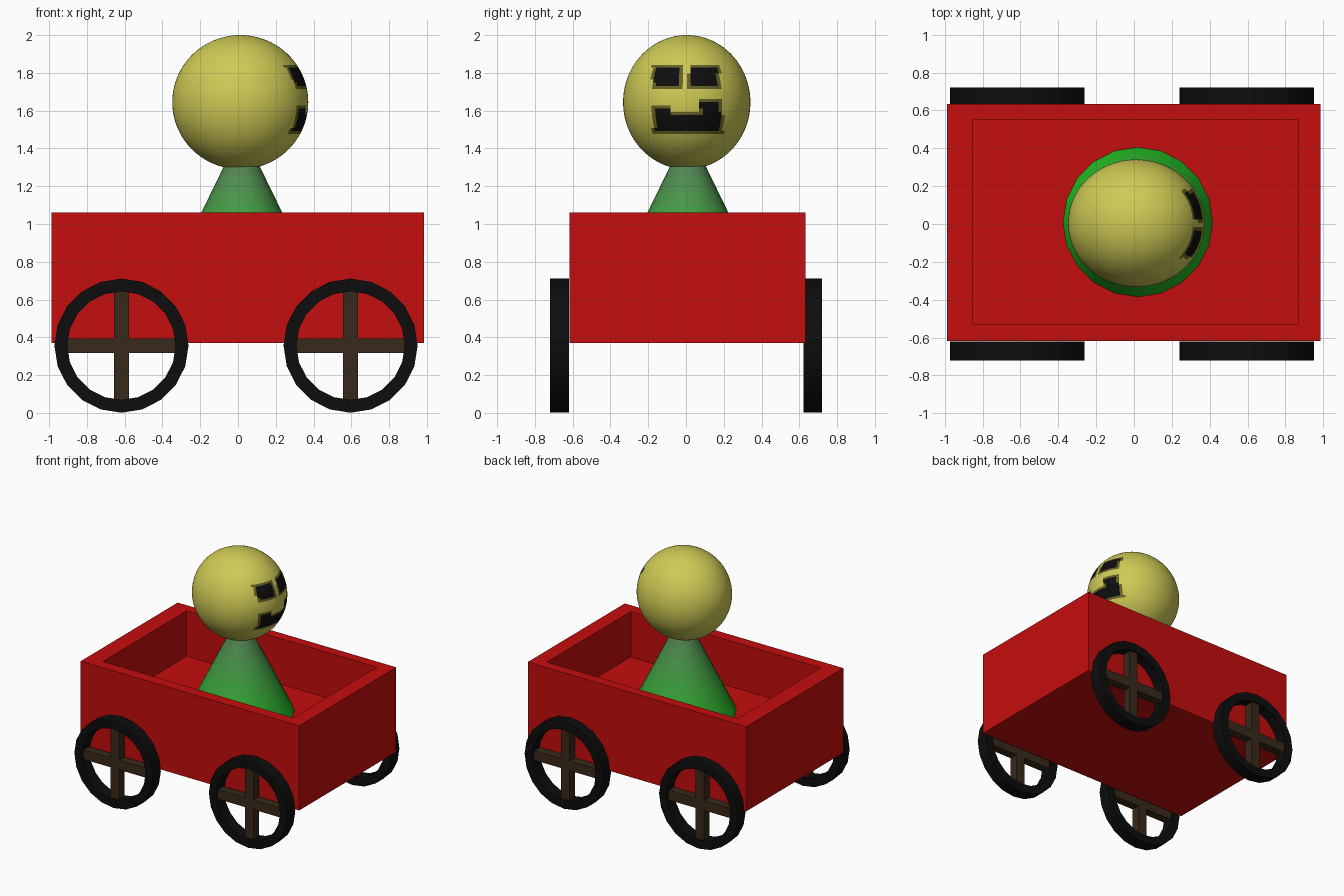
import bpy, bmesh, math
from mathutils import Matrix, Vector

if "Cube" in bpy.data.objects:
    bpy.data.objects.remove(bpy.data.objects["Cube"])


def material(name, rgb):
    m = bpy.data.materials.new(name)
    m.diffuse_color = (*rgb, 1)
    m.use_nodes = True
    m.node_tree.nodes["Principled BSDF"].inputs["Base Color"].default_value = m.diffuse_color
    return m


red = material("red_paint", (0.56, 0.004, 0.004))
black = material("black", (0.004, 0.004, 0.004))
brown = material("brown_wood", (0.04, 0.022, 0.01))
yellow = material("yellow", (0.62, 0.59, 0.09))
olive = material("dark_olive", (0.13, 0.12, 0.02))


def finish(name, bm, mats, smooth=False):
    bmesh.ops.recalc_face_normals(bm, faces=bm.faces)
    me = bpy.data.meshes.new(name)
    bm.to_mesh(me)
    bm.free()
    ob = bpy.data.objects.new(name, me)
    bpy.context.collection.objects.link(ob)
    for m in mats:
        me.materials.append(m)
    if smooth:
        bpy.context.view_layer.objects.active = ob
        ob.select_set(True)
        bpy.ops.object.shade_smooth_by_angle(angle=math.radians(35))
        ob.select_set(False)
    return ob


def add_box(bm, lo, hi):
    lo, hi = Vector(lo), Vector(hi)
    mat = Matrix.Translation((lo + hi) / 2) @ Matrix.Diagonal((*(hi - lo), 1))
    return bmesh.ops.create_cube(bm, size=1, matrix=mat)["verts"]


# Open cart body: box, inset rim, floor pushed down
bm = bmesh.new()
add_box(bm, (-0.987, -0.617, 0.37), (0.984, 0.633, 1.06))
top = max(bm.faces, key=lambda f: f.calc_center_median().z)
bmesh.ops.inset_individual(bm, faces=[top], thickness=0.1)
for v in top.verts:
    v.co.x = 0.867 if v.co.x > 0 else -0.85
    v.co.y = 0.553 if v.co.y > 0 else -0.527
well = bmesh.ops.extrude_discrete_faces(bm, faces=[top])["faces"][0]
for v in well.verts:
    v.co.z = 0.69
finish("cart_body", bm, [red])

# Wheels: square-section rim plus crossed spokes
R_OUT, R_IN, SIDES, HUB_Z = 0.355, 0.287, 20, 0.356


def wheel(name, x, y):
    bm = bmesh.new()
    rings = []
    for i in range(SIDES):
        a = 2 * math.pi * i / SIDES
        rings.append([bm.verts.new((x + r * math.cos(a), y + d, HUB_Z + r * math.sin(a)))
                      for r, d in ((R_OUT, -0.05), (R_OUT, 0.05), (R_IN, 0.05), (R_IN, -0.05))])
    for i in range(SIDES):
        p, q = rings[i], rings[(i + 1) % SIDES]
        for k in range(4):
            n = (k + 1) % 4
            bm.faces.new((p[k], p[n], q[n], q[k]))
    finish(name + "_rim", bm, [black], True)

    bm = bmesh.new()
    w, d, l = 0.039, 0.035, R_IN + 0.01
    add_box(bm, (x - l, y - d, HUB_Z - w), (x + l, y + d, HUB_Z + w))
    add_box(bm, (x - w, y - d, HUB_Z - l), (x + w, y + d, HUB_Z + l))
    finish(name + "_spokes", bm, [brown])


for end, x in (("left", -0.617), ("right", 0.596)):
    for side, y in (("front", -0.67), ("back", 0.671)):
        wheel(f"{side}_{end}_wheel", x, y)

# Cone torso, bands fading from green to grey-green at the tip
CX, CY, BASE_Z, TIP_Z, BASE_R, BANDS = 0.02, 0.01, 0.69, 1.5, 0.395, 10
bm = bmesh.new()
rings = []
for b in range(BANDS):
    t = b / BANDS
    rings.append([bm.verts.new((CX + BASE_R * (1 - t) * math.cos(a),
                                CY + BASE_R * (1 - t) * math.sin(a),
                                BASE_Z + t * (TIP_Z - BASE_Z)))
                  for a in (2 * math.pi * i / 20 for i in range(20))])
bm.faces.new(rings[0])
tip = bm.verts.new((CX, CY, TIP_Z))
greens = []
for b in range(BANDS):
    t = (b + 0.5) / BANDS
    greens.append(material(f"green_{b}", (0.01 + 0.1 * t, 0.48 - 0.33 * t, 0.01 + 0.1 * t)))
    for i in range(20):
        j = (i + 1) % 20
        if b < BANDS - 1:
            f = bm.faces.new((rings[b][i], rings[b][j], rings[b + 1][j], rings[b + 1][i]))
        else:
            f = bm.faces.new((rings[b][i], rings[b][j], tip))
        f.material_index = b
finish("torso_cone", bm, greens, True)

# Round head with a painted face on the +x side
bm = bmesh.new()
bmesh.ops.create_uvsphere(bm, u_segments=96, v_segments=64, radius=1,
                          matrix=Matrix.Translation((0.012, 0.004, 1.645))
                          @ Matrix.Diagonal((0.36, 0.337, 0.355, 1)))
# Dark patches as (y0, y1, z0, z1): two eyes, mouth, raised mouth corners
patches = [(-0.165, -0.03, 1.73, 1.83), (0.03, 0.165, 1.73, 1.83),
           (-0.16, 0.18, 1.49, 1.58), (-0.16, -0.09, 1.58, 1.61), (0.08, 0.18, 1.58, 1.64)]
for f in bm.faces:
    c = f.calc_center_median()
    if c.x < 0.1:
        continue
    d = min(max(y0 - c.y, c.y - y1, z0 - c.z, c.z - z1) for y0, y1, z0, z1 in patches)
    f.material_index = 2 if d < 0 else 1 if d < 0.016 else 0
finish("head", bm, [yellow, olive, black], True)
